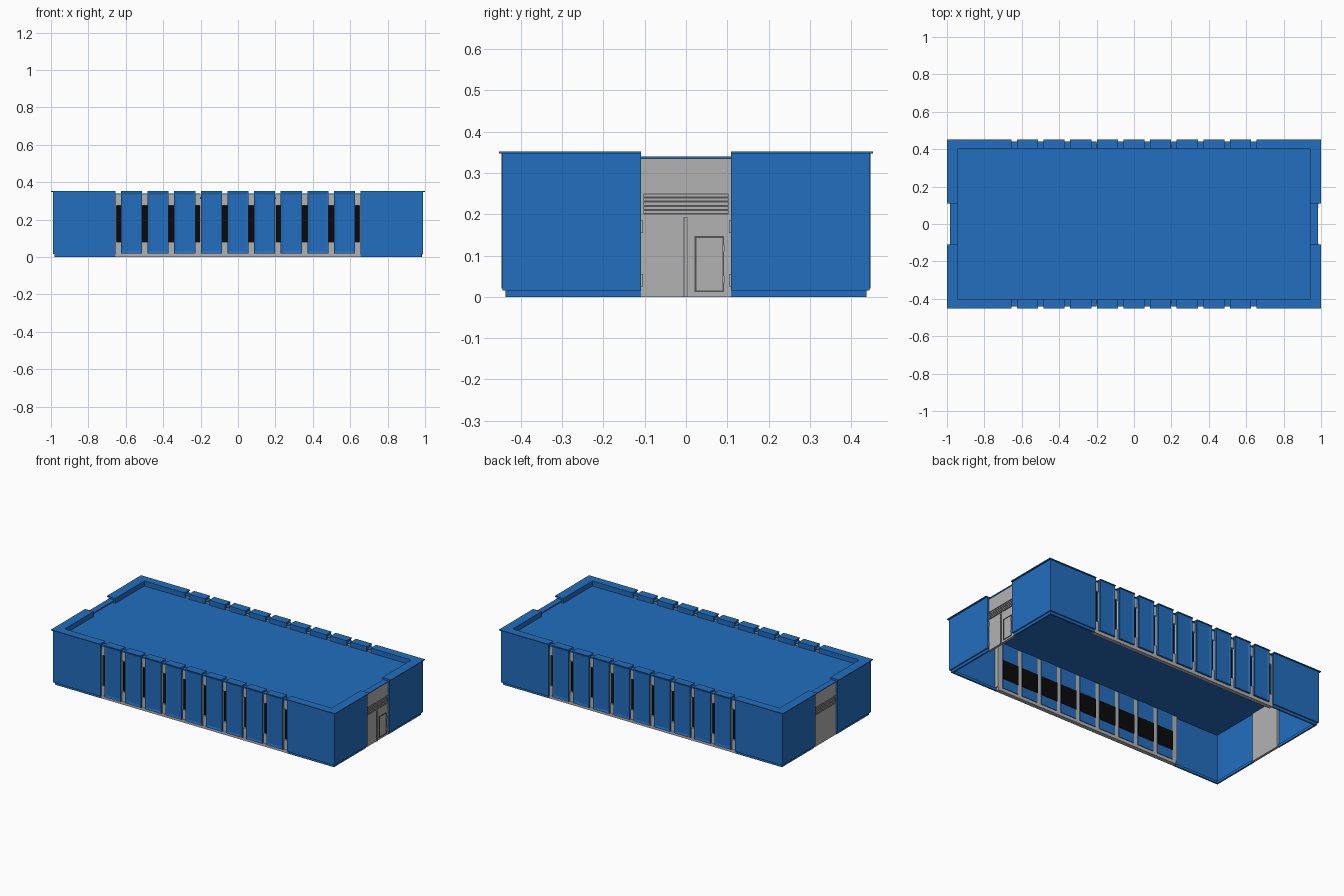
import bpy
import bmesh

default_cube = bpy.data.objects.get("Cube")
if default_cube:
    bpy.data.objects.remove(default_cube, do_unlink=True)


def material(name, colour):
    mat = bpy.data.materials.new(name)
    mat.use_nodes = True
    mat.diffuse_color = (*colour, 1)
    mat.node_tree.nodes["Principled BSDF"].inputs["Base Color"].default_value = (*colour, 1)
    return mat


BLUE = material("cladding_blue", (0.016, 0.158, 0.52))
GREY = material("wall_grey", (0.45, 0.45, 0.45))
DARK = material("seam_dark_grey", (0.09, 0.09, 0.09))
BLACK = material("window_black", (0.003, 0.003, 0.003))


def finish(name, bm, mat, mirror=""):
    bmesh.ops.recalc_face_normals(bm, faces=bm.faces[:])
    mesh = bpy.data.meshes.new(name)
    bm.to_mesh(mesh)
    bm.free()
    mesh.materials.append(mat)
    obj = bpy.data.objects.new(name, mesh)
    bpy.context.collection.objects.link(obj)
    if mirror:
        mod = obj.modifiers.new("Mirror", "MIRROR")
        mod.use_axis = ["x" in mirror, "y" in mirror, False]
        mod.use_mirror_merge = False
    return obj


def add_box(bm, x, y, z):
    """Add a box spanning three (low, high) ranges."""
    verts = bmesh.ops.create_cube(bm, size=1)["verts"]
    for v in verts:
        for i, (low, high) in enumerate((x, y, z)):
            v.co[i] = low if v.co[i] < 0 else high
    return verts


def boxes(name, mat, spans, mirror=""):
    bm = bmesh.new()
    for span in spans:
        add_box(bm, *span)
    return finish(name, bm, mat, mirror)


BAY = 0.655       # end of the windowed stretch
DOOR = 0.109      # half width of the end recess
PITCH = 0.1425    # pilaster spacing
HALF = 0.0565     # half a pilaster
centres = [PITCH * i for i in range(-4, 5)]
gaps = [PITCH * (i + 0.5) for i in range(-5, 5)]


# Corner blocks: L-shaped plinth, wall, parapet and coping
def corner(name, outer, inner, z):
    (ox, oy), (ix, iy) = outer, inner
    bm = bmesh.new()
    outline = [(BAY, -oy), (ox, -oy), (ox, -DOOR), (ix, -DOOR), (ix, -iy), (BAY, -iy)]
    face = bm.faces.new([bm.verts.new((px, py, z[0])) for px, py in outline])
    top = bmesh.ops.extrude_face_region(bm, geom=[face])["geom"]
    for v in top:
        if isinstance(v, bmesh.types.BMVert):
            v.co.z = z[1]
    finish(name, bm, BLUE, "xy")


corner("corner_plinth", (0.982, 0.437), (0.972, 0.427), (0, 0.016))
corner("corner_wall", (0.99, 0.445), (0.98, 0.435), (0.016, 0.32))
corner("corner_parapet", (0.99, 0.445), (0.94, 0.40), (0.32, 0.347))
corner("corner_coping", (1.0, 0.453), (0.94, 0.40), (0.347, 0.352))

# Roof deck
boxes("roof_deck", BLUE, [((-0.97, 0.97), (-0.425, 0.425), (0.31, 0.32))])

# Pilasters with a shallow recessed panel on the face
bm = bmesh.new()
for c in centres:
    add_box(bm, (c - HALF, c + HALF), (-0.447, -0.436), (0.02, 0.347))
fronts = [f for f in bm.faces if f.calc_center_median().y < -0.446]
bmesh.ops.inset_individual(bm, faces=fronts, thickness=0.018, depth=-0.004)
finish("pilasters", bm, BLUE, "y")
boxes("pilaster_parapets", BLUE,
      [((c - HALF, c + HALF), (-0.436, -0.40), (0.32, 0.347)) for c in centres], "y")
boxes("pilaster_coping", BLUE,
      [((c - HALF, c + HALF), (-0.453, -0.40), (0.347, 0.352)) for c in centres], "y")

# Grey columns behind the pilasters and at the ends of the windowed stretch
columns = [((c - HALF, c + HALF), (-0.436, -0.41), (0.02, 0.32)) for c in centres]
columns += [((s * BAY - 0.005, s * BAY + 0.005), (-0.436, -0.41), (0.02, 0.32)) for s in (-1, 1)]
boxes("grey_columns", GREY, columns, "y")
boxes("long_wall_base", GREY, [((-BAY, BAY), (-0.436, -0.41), (0, 0.02))], "y")

# Narrow window strips with walling above and below
WIDE = 0.0145
boxes("window_strips", BLACK,
      [((g - WIDE, g + WIDE), (-0.424, -0.416), (0.08, 0.275)) for g in gaps], "y")
boxes("window_surrounds", GREY,
      [((g - WIDE, g + WIDE), (-0.434, -0.41), z)
       for g in gaps for z in ((0.02, 0.08), (0.275, 0.334))], "y")
boxes("window_backs", GREY,
      [((g - WIDE, g + WIDE), (-0.416, -0.41), (0.08, 0.275)) for g in gaps], "y")
boxes("window_coping", BLUE,
      [((g - WIDE, g + WIDE), (-0.44, -0.402), (0.334, 0.34)) for g in gaps], "y")

# Inner lining
boxes("inner_lining", BLUE,
      [((c - HALF, c + HALF), (-0.41, -0.406), (0.02, 0.31)) for c in centres], "y")
boxes("inner_window_panels", BLACK,
      [((c - HALF, c + HALF), (-0.406, -0.402), (0.08, 0.2)) for c in centres], "y")

# End walls, recessed between the corner blocks
boxes("end_wall", GREY, [((0.965, 0.98), (-DOOR, DOOR), (0, 0.334))], "x")
boxes("end_coping", BLUE, [((0.945, 0.984), (-DOOR, DOOR), (0.334, 0.34))], "x")

# Louvre band over the doors
boxes("louvre_back", DARK, [((0.98, 0.982), (-0.103, 0.103), (0.2, 0.25))], "x")
boxes("louvre_slats", GREY,
      [((0.98, 0.985), (-0.103, 0.103), (0.203 + i * 0.01, 0.208 + i * 0.01))
       for i in range(5)], "x")

# Gate leaves: centre post with seams, wicket door, handle and hinges
FACE = (0.98, 0.983)
boxes("gate_post", GREY, [((0.98, 0.985), (-0.004, 0.002), (0, 0.193))])
boxes("gate_seams", DARK, [(FACE, (y, y + 0.002), (0, 0.193)) for y in (-0.006, 0.002)])
frame = [(FACE, (y, y + 0.004), (0.012, 0.147)) for y in (0.021, 0.088)]
frame += [(FACE, (0.021, 0.092), (z, z + 0.004)) for z in (0.012, 0.143)]
boxes("wicket_frame", DARK, frame)
boxes("wicket_hinges", GREY, [((0.98, 0.986), (0.088, 0.093), (z, z + 0.015)) for z in (0.035, 0.11)])
boxes("gate_hinges", GREY,
      [((0.98, 0.986), (-DOOR, -0.104), (z, z + 0.03)) for z in (0.025, 0.155)], "y")
